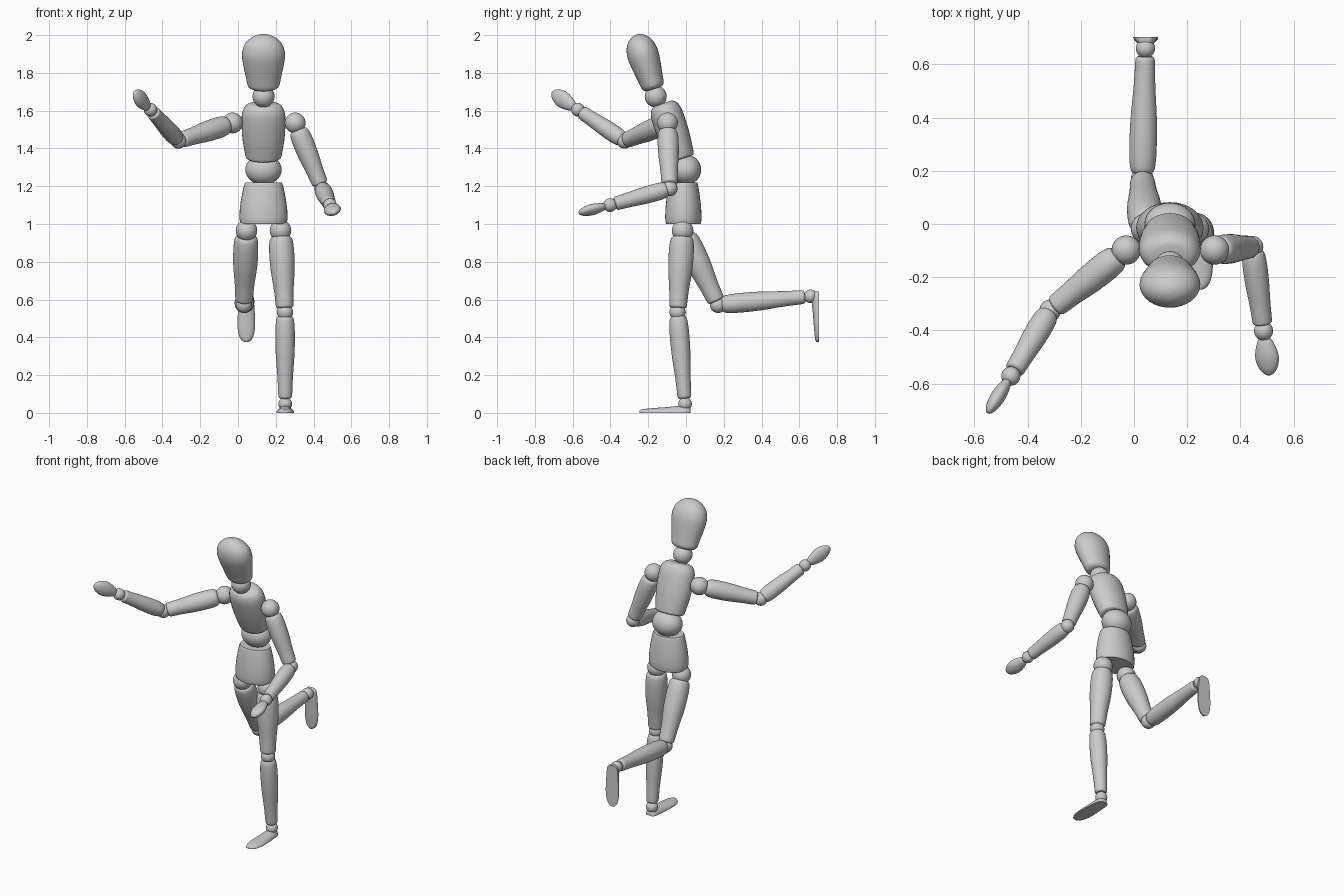
import bpy, bmesh, math
from mathutils import Vector as V

if "Cube" in bpy.data.objects:
    bpy.data.objects.remove(bpy.data.objects["Cube"])


def finish(bm, name):
    bmesh.ops.remove_doubles(bm, verts=bm.verts, dist=0.0003)
    bmesh.ops.recalc_face_normals(bm, faces=bm.faces)
    me = bpy.data.meshes.new(name)
    bm.to_mesh(me)
    bm.free()
    ob = bpy.data.objects.new(name, me)
    bpy.context.collection.objects.link(ob)
    bpy.ops.object.select_all(action='DESELECT')
    ob.select_set(True)
    bpy.context.view_layer.objects.active = ob
    bpy.ops.object.shade_smooth_by_angle(angle=math.radians(40))
    return ob


def ball(name, c, r, scale=(1, 1, 1)):
    bm = bmesh.new()
    bmesh.ops.create_uvsphere(bm, u_segments=32, v_segments=16, radius=r)
    for v in bm.verts:
        v.co = V(c) + V(v.co[i] * scale[i] for i in range(3))
    return finish(bm, name)


def smooth(pts, n=4):
    """Catmull-Rom subdivision of a profile."""
    p = [V(q) for q in pts]
    p = [p[0]] + p + [p[-1]]
    out = []
    for i in range(1, len(p) - 2):
        a, b, c, d = p[i - 1:i + 3]
        for k in range(n):
            t = k / n
            out.append(0.5 * (2 * b + (c - a) * t + (2 * a - 5 * b + 4 * c - d) * t * t
                              + (3 * b - a - 3 * c + d) * t ** 3))
    return out + [p[-1]]


def loft(name, a, b, prof, up=(0, -1, 0), dome=False, seg=32):
    """Elliptical rings (t, half width, half depth) from a to b; dome = flat underside."""
    a, b = V(a), V(b)
    d = (b - a).normalized()
    u = V(up).cross(d).normalized()
    w = d.cross(u)
    bm = bmesh.new()
    rings = []
    for t, rx, ry in smooth(prof):
        rx, ry = max(rx, 0), max(ry, 0)
        ring = []
        for k in range(seg):
            s = 2 * math.pi * k / seg
            y = math.sin(s)
            if dome:
                y = max(y, 0)
            ring.append(bm.verts.new(a.lerp(b, t) + u * rx * math.cos(s) + w * ry * y))
        rings.append(ring)
    for p, q in zip(rings, rings[1:]):
        for k in range(seg):
            j = (k + 1) % seg
            bm.faces.new((p[k], p[j], q[j], q[k]))
    bm.faces.new(rings[0])
    bm.faces.new(rings[-1])
    return finish(bm, name)


def limb(name, a, b, gap_a, gap_b, r0, r1):
    """Rounded tapering segment between two joint centres."""
    a, b = V(a), V(b)
    d = (b - a).normalized()
    rm = max(r0, r1) * 1.02
    p = [(0, r0 * .68), (.02, r0 * .84), (.07, r0 * .96), (.2, r0 * 1.03), (.45, rm * .98),
         (.75, (r0 + 2.5 * r1) / 3.5), (.95, r1), (.985, r1 * .92), (1, r1 * .76)]
    loft(name, a + d * gap_a, b - d * gap_b, [(t, r, r) for t, r in p], up=(.3, -.8, .5))


# head, chest and pelvis
CX = .135
H = [(0, .5), (.02, .63), (.07, .74), (.2, .81), (.42, .93), (.6, 1), (.72, .97),
     (.83, .85), (.92, .62), (.98, .32), (1, 0)]
loft("head", (CX, -.170, 1.715), (CX, -.262, 2.003), [(t, r * .114, r * .083) for t, r in H])
C = [(0, .7), (.02, .79), (.1, .85), (.4, .97), (.7, 1), (.85, .96), (.94, .84), (.98, .7), (1, .55)]
loft("chest", (CX, -.022, 1.345), (CX, -.122, 1.638), [(t, r * .116, r * .086) for t, r in C])
P = [(0, .94), (.03, .97), (.15, 1), (.4, .98), (.7, .9), (.93, .81), (1, .76)]
loft("pelvis", (CX, -.014, 1.0), (CX, -.014, 1.22), [(t, r * .127, r * .096) for t, r in P])
ball("neck", (CX, -.16, 1.675), .058)
ball("waist", (CX, 0, 1.287), .08, (1.2, 1, 1))

# arms: shoulder, elbow, wrist, fingertip, direction of the back of the hand
arms = {
    "right": [(-.029, -.098, 1.535), (-.315, -.325, 1.44), (-.463, -.572, 1.605),
              (-.549, -.709, 1.697), (-.85, .53, 0)],
    "left": [(.303, -.098, 1.535), (.445, -.086, 1.188), (.487, -.402, 1.1),
             (.509, -.569, 1.058), (-.3, 0, .95)],
}
HAND = [(0, .010, .010), (.03, .018, .014), (.15, .031, .021), (.4, .043, .027), (.6, .045, .027),
        (.8, .036, .022), (.93, .022, .014), (.985, .01, .007), (1, 0, 0)]
for side, (sh, el, wr, tip, back) in arms.items():
    ball(side + "_shoulder", sh, .055)
    ball(side + "_elbow", el, .041)
    ball(side + "_wrist", wr, .036)
    limb(side + "_upper_arm", sh, el, .04, .025, .054, .043)
    limb(side + "_forearm", el, wr, .015, .028, .045, .037)
    start = V(wr) + (V(tip) - V(wr)).normalized() * .022
    loft(side + "_hand", start, tip, HAND, up=back)

# legs: hip, knee, ankle, heel, toe, top-of-foot direction
legs = {
    "left": [(.225, -.018, .965), (.249, -.044, .533), (.25, -.005, .047),
             (.25, .024, 0), (.25, -.246, 0), (0, 0, 1)],
    "right": [(.045, -.018, .965), (.031, .17, .572), (.043, .66, .617),
              (.044, .703, .643), (.044, .703, .374), (0, -1, 0)],
}
FOOT = [(0, .018, .02), (.02, .027, .03), (.08, .036, .038), (.22, .041, .037), (.45, .045, .031),
        (.65, .047, .027), (.82, .042, .023), (.93, .031, .02), (.98, .018, .016), (1, .008, .012)]
for side, (hip, kn, an, heel, toe, top) in legs.items():
    ball(side + "_hip", hip, .057)
    ball(side + "_knee", kn, .043)
    ball(side + "_ankle", an, .036)
    limb(side + "_thigh", hip, kn, .03, .022, .064, .047)
    limb(side + "_shin", kn, an, .02, .03, .05, .037)
    loft(side + "_foot", heel, toe, FOOT, up=top, dome=True)
